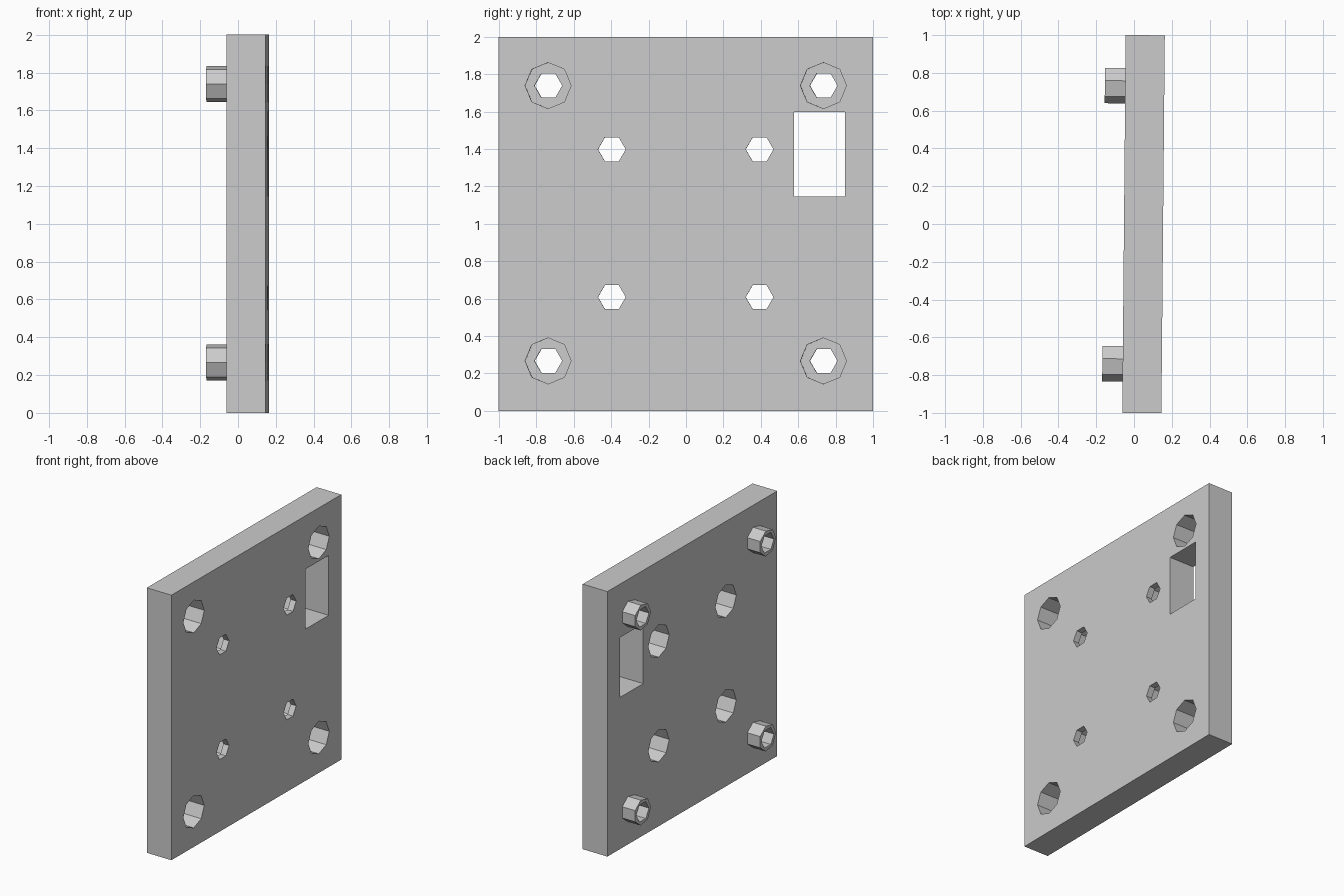
import bpy, bmesh, math

if "Cube" in bpy.data.objects:
    bpy.data.objects.remove(bpy.data.objects["Cube"])

BACK, FACE = -0.053, 0.154     # plate faces along x
TILT = -0.009                  # slight twist about z
MID = 1.003


def prism(name, pts, x0, x1):
    """Extrude a (y, z) outline along x."""
    bm = bmesh.new()
    a = [bm.verts.new((x0, y, z)) for y, z in pts]
    b = [bm.verts.new((x1, y, z)) for y, z in pts]
    bm.faces.new(a)
    bm.faces.new(b[::-1])
    n = len(pts)
    for i in range(n):
        bm.faces.new((a[i], b[i], b[(i + 1) % n], a[(i + 1) % n]))
    bmesh.ops.recalc_face_normals(bm, faces=bm.faces)
    me = bpy.data.meshes.new(name)
    bm.to_mesh(me)
    bm.free()
    ob = bpy.data.objects.new(name, me)
    bpy.context.collection.objects.link(ob)
    return ob


def polygon(n, r, y, z):
    """Regular outline with one corner pointing to -y."""
    return [(y - r * math.cos(math.tau * i / n), z + r * math.sin(math.tau * i / n))
            for i in range(n)]


def rect(y0, y1, z0, z1):
    return [(y0, z0), (y1, z0), (y1, z1), (y0, z1)]


def combine(target, tool, op):
    mod = target.modifiers.new(op, 'BOOLEAN')
    mod.operation, mod.object, mod.solver = op, tool, 'EXACT'
    bpy.context.view_layer.objects.active = target
    bpy.ops.object.modifier_apply(modifier=mod.name)
    bpy.data.objects.remove(tool)


def four(d):
    return [(sy * d, MID + sz * d) for sy in (-1, 1) for sz in (-1, 1)]


# flat plate with a rectangular window
plate = prism("mounting_plate", rect(-1, 1, 0, 2), BACK, FACE)
combine(plate, prism("window_cut", rect(0.578, 0.852, 1.145, 1.597), -0.4, 0.4), 'DIFFERENCE')

# corner holes: spacer on the back, wide recess on the front
for y, z in four(0.736):
    combine(plate, prism("spacer", polygon(7, 0.098, y, z), BACK - 0.108, BACK + 0.02), 'UNION')
    combine(plate, prism("recess_cut", polygon(8, 0.123, y, z), FACE - 0.16, 0.4), 'DIFFERENCE')
    combine(plate, prism("bolt_cut", polygon(6, 0.074, y, z), -0.4, 0.4), 'DIFFERENCE')

# inner holes: wide recess on the back
for y, z in four(0.395):
    combine(plate, prism("recess_cut", polygon(8, 0.123, y, z), -0.4, BACK + 0.16), 'DIFFERENCE')
    combine(plate, prism("bolt_cut", polygon(6, 0.074, y, z), -0.4, 0.4), 'DIFFERENCE')

plate.rotation_euler.z = TILT
